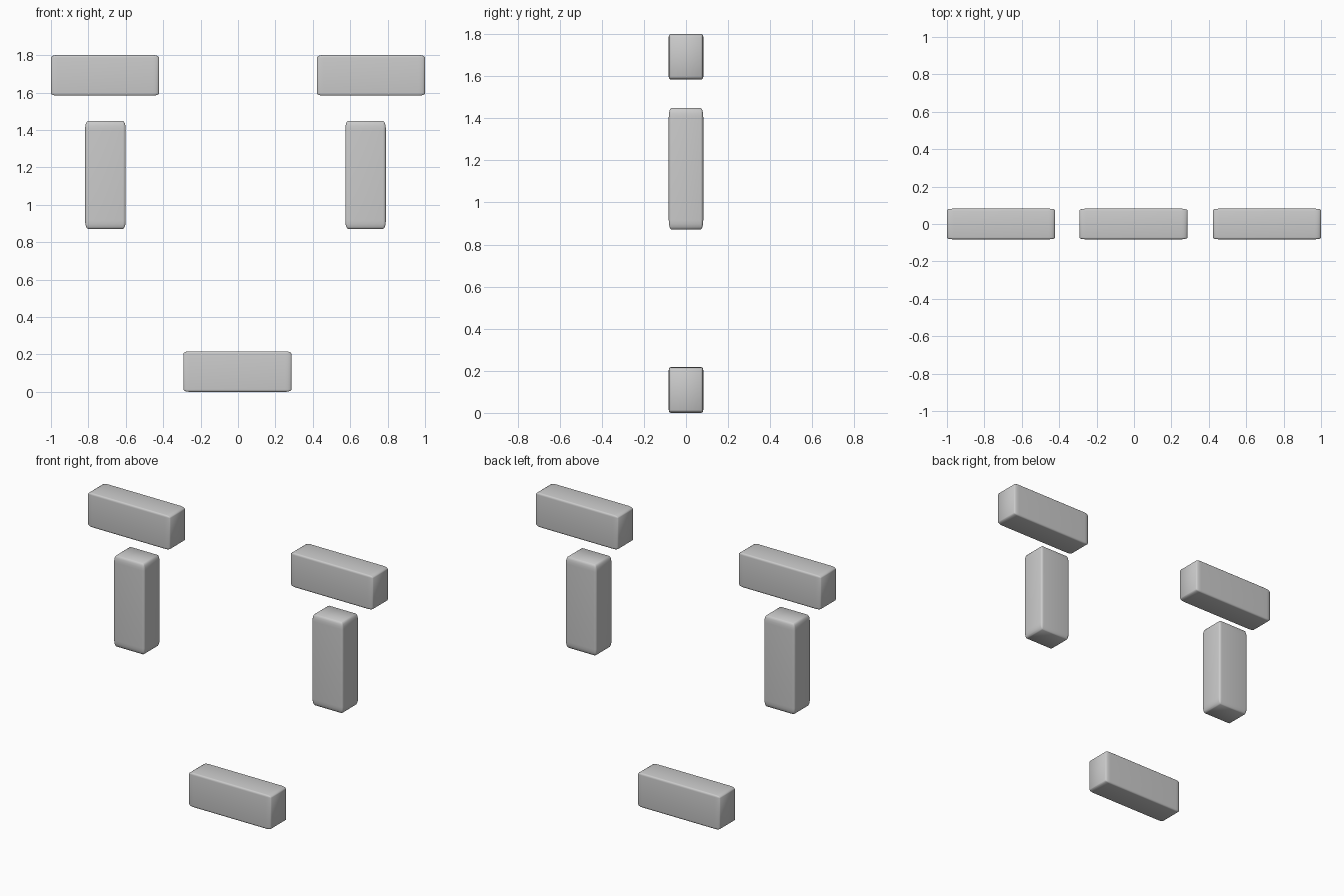
import bpy, bmesh
from mathutils import Matrix

if "Cube" in bpy.data.objects:
    bpy.data.objects.remove(bpy.data.objects["Cube"])


def bar(name, x, z, size, soft):
    """Unit cube with rounded edges, stretched to size, so rounding follows the bar's proportions."""
    bm = bmesh.new()
    bmesh.ops.create_cube(bm, size=1)
    bmesh.ops.bevel(bm, geom=bm.edges[:], offset=soft, segments=4,
                    profile=0.5, affect='EDGES')
    bm.transform(Matrix.Diagonal((*size, 1)))
    bm.normal_update()
    mesh = bpy.data.meshes.new(name)
    bm.to_mesh(mesh)
    bm.free()
    obj = bpy.data.objects.new(name, mesh)
    bpy.context.collection.objects.link(obj)
    obj.location = (x, 0, z)
    mesh.shade_smooth()
    return obj


LENGTH, THICK, DEPTH = 0.578, 0.217, 0.164
FLAT = (LENGTH, DEPTH, THICK)
UPRIGHT = (THICK, DEPTH, LENGTH)

# Brow bars at the top
for side, x in (("left", -0.711), ("right", 0.711)):
    bar(side + "_top_bar", x, 1.692, FLAT, 0.06)

# Upright bars below them
for side, x in (("left", -0.709), ("right", 0.682)):
    bar(side + "_upright_bar", x, 1.16, UPRIGHT, 0.075)

# Single bar at the bottom
bar("bottom_bar", -0.003, THICK / 2, FLAT, 0.06)
